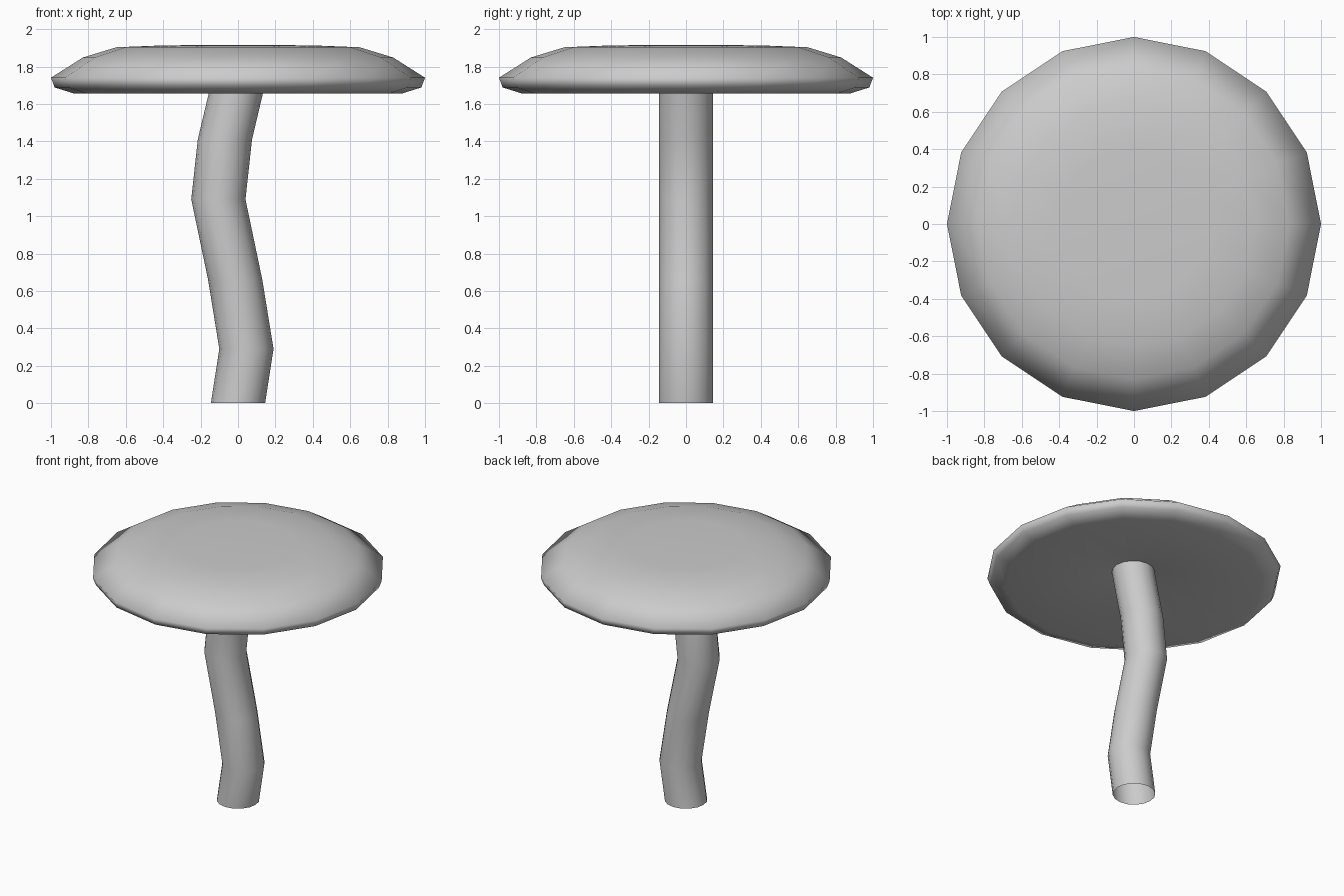
import bpy, bmesh
from math import cos, sin, tau

if "Cube" in bpy.data.objects:
    bpy.data.objects.remove(bpy.data.objects["Cube"])

SIDES = 16


def stack_rings(name, rings, close_end=False):
    """Skin horizontal rings given as (centre x, z, radius), listed bottom-outward."""
    bm = bmesh.new()
    loops = [[bm.verts.new((x + r * cos(tau * i / SIDES), r * sin(tau * i / SIDES), z))
              for i in range(SIDES)] for x, z, r in rings]
    for a, b in zip(loops, loops[1:]):
        for i in range(SIDES):
            j = (i + 1) % SIDES
            bm.faces.new((a[i], a[j], b[j], b[i]))
    if close_end:
        x, z, _ = rings[-1]
        tip = bm.verts.new((x, 0, z + 0.003))
        for i in range(SIDES):
            bm.faces.new((loops[-1][i], loops[-1][(i + 1) % SIDES], tip))
    for f in bm.faces:
        f.smooth = True
    mesh = bpy.data.meshes.new(name)
    bm.to_mesh(mesh)
    bm.free()
    obj = bpy.data.objects.new(name, mesh)
    bpy.context.collection.objects.link(obj)
    return obj


# Cap: hollowed underside, rounded rim, almost flat crown
cap_profile = [(0.11, 1.75), (0.875, 1.655), (0.98, 1.688), (1.0, 1.74),
               (0.83, 1.848), (0.65, 1.903), (0.4, 1.913)]
stack_rings("cap", [(0, z, r) for r, z in cap_profile], close_end=True)

# Stem: open tube that bends from side to side
stem_path = [(0, 0), (0.045, 0.29), (-0.015, 0.66), (-0.105, 1.09),
             (-0.07, 1.41), (-0.012, 1.655), (0.01, 1.76)]
stack_rings("stem", [(x, z, 0.145) for x, z in stem_path])
